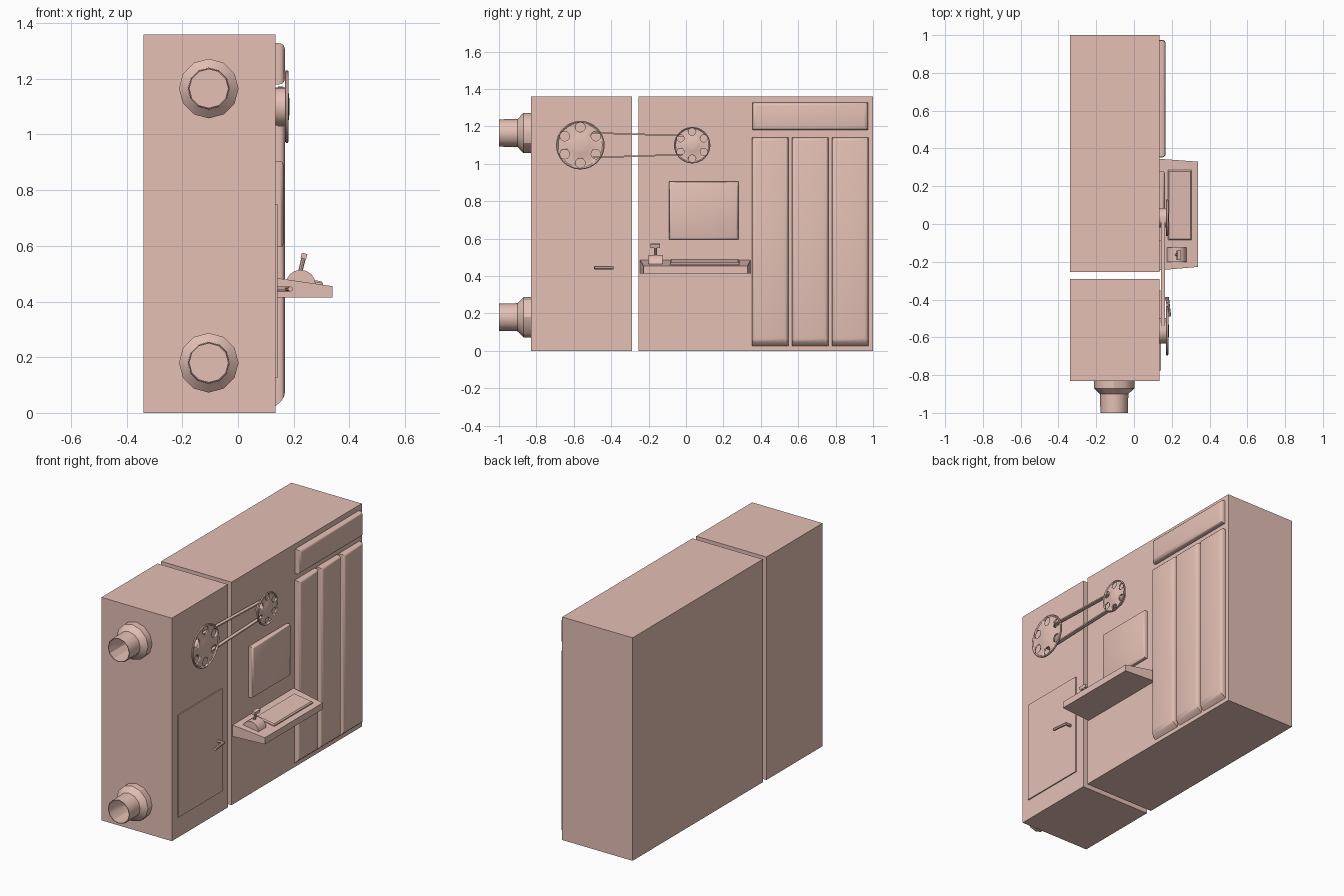
import bpy, bmesh, math
from mathutils import Vector, Matrix

if "Cube" in bpy.data.objects:
    bpy.data.objects.remove(bpy.data.objects["Cube"])

clay = bpy.data.materials.new("clay")
clay.diffuse_color = (0.78, 0.53, 0.46, 1)
clay.use_nodes = True
clay.node_tree.nodes["Principled BSDF"].inputs["Base Color"].default_value = clay.diffuse_color


def make(name, bm, smooth=None):
    bmesh.ops.recalc_face_normals(bm, faces=bm.faces[:])
    me = bpy.data.meshes.new(name)
    bm.to_mesh(me)
    bm.free()
    ob = bpy.data.objects.new(name, me)
    bpy.context.collection.objects.link(ob)
    me.materials.append(clay)
    if smooth:
        bpy.ops.object.select_all(action='DESELECT')
        ob.select_set(True)
        bpy.context.view_layer.objects.active = ob
        bpy.ops.object.shade_smooth_by_angle(angle=math.radians(smooth))
    return ob


def box_bm(x, y, z):
    bm = bmesh.new()
    bmesh.ops.create_cube(bm, size=1)
    for v in bm.verts:
        for i, (a, b) in enumerate((x, y, z)):
            v.co[i] = a if v.co[i] < 0 else b
    return bm


def box(name, x, y, z):
    return make(name, box_bm(x, y, z))


def pad(name, x, y, z, bevel, segments=2):
    """Box whose outer (+x) edges are rounded."""
    bm = box_bm(x, y, z)
    edges = [e for e in bm.edges if all(v.co.x > x[0] + 1e-4 for v in e.verts)]
    bmesh.ops.bevel(bm, geom=edges, offset=bevel, segments=segments, profile=0.5, affect='EDGES')
    return make(name, bm, 50)


def lathe(name, profile, centre, axis, sides, smooth=30):
    """Spin (distance along axis, radius) points; radius 0 closes the end."""
    bm = bmesh.new()
    rot = Vector((0, 0, 1)).rotation_difference(Vector(axis)).to_matrix().to_4x4()
    m = Matrix.Translation(centre) @ rot
    rings = []
    for d, r in profile:
        if r == 0:
            rings.append([bm.verts.new(m @ Vector((0, 0, d)))] * sides)
        else:
            rings.append([bm.verts.new(m @ Vector((r * math.cos(2 * math.pi * k / sides),
                                                   r * math.sin(2 * math.pi * k / sides), d)))
                          for k in range(sides)])
    for a, b in zip(rings, rings[1:]):
        for k in range(sides):
            n = (k + 1) % sides
            bm.faces.new(list(dict.fromkeys((a[k], a[n], b[n], b[k]))))
    return make(name, bm, smooth)


def rod(name, a, b, r, sides=8):
    a, b = Vector(a), Vector(b)
    n = (b - a).length
    return lathe(name, [(0, 0), (0, r), (n, r), (n, 0)], a, b - a, sides)


# Two cabinets
FACE = 0.135
box("small_cabinet", (-0.34, FACE), (-0.83, -0.29), (0, 1.36))
box("large_cabinet", (-0.34, FACE), (-0.255, 1.0), (0, 1.36))

# Open pipe stubs on the front
for label, z in (("lower", 0.18), ("upper", 1.165)):
    lathe(label + "_pipe", [(0, 0.107), (0.04, 0.107), (0.07, 0.075), (0.17, 0.073),
                            (0.17, 0.069), (0.07, 0.069), (0.005, 0.069), (0.005, 0)],
          (-0.105, -0.83, z), (0, -1, 0), 12)

# Door and bent lever handle
box("door", (FACE - 0.01, 0.142), (-0.775, -0.352), (0.125, 0.75))
rod("handle_post", (0.14, -0.395, 0.445), (0.182, -0.395, 0.445), 0.009)
rod("handle_lever", (0.176, -0.388, 0.445), (0.188, -0.49, 0.445), 0.009)


# Pulley wheels with six holes each
def pulley(name, y, z, s):
    prof = [(0, 0), (0, 0.068), (0.034, 0.068), (0.034, 0.126), (0.037, 0.13),
            (0.044, 0.13), (0.047, 0.125), (0.042, 0.118), (0.042, 0.066),
            (0.048, 0.045), (0.050, 0.02), (0.050, 0)]
    wheel = lathe(name, [(d, r * s) for d, r in prof], (FACE, y, z), (1, 0, 0), 32)
    for k in range(6):
        a = math.pi / 2 + k * math.pi / 3
        c = (FACE + 0.02, y + 0.096 * s * math.cos(a), z + 0.096 * s * math.sin(a))
        cut = rod("hole_cutter", c, (c[0] + 0.06, c[1], c[2]), 0.026 * s, 12)
        cut.hide_render = True
        mod = wheel.modifiers.new("hole", 'BOOLEAN')
        mod.operation, mod.solver, mod.object = 'DIFFERENCE', 'EXACT', cut
        bpy.ops.object.select_all(action='DESELECT')
        wheel.select_set(True)
        bpy.context.view_layer.objects.active = wheel
        bpy.ops.object.modifier_apply(modifier=mod.name)
        bpy.data.objects.remove(cut)


pulley("large_pulley", -0.565, 1.10, 1.0)
pulley("small_pulley", 0.033, 1.10, 0.75)

# Drive belt, upper and lower run
for label, s in (("upper", 1), ("lower", -1)):
    bm = box_bm((0.143, 0.164), (-0.565, 0.033), (-0.004, 0.004))
    for v in bm.verts:
        v.co.z += 1.10 + s * (0.068 if v.co.y < -0.2 else 0.049)
    make(label + "_belt", bm)

# Screen
pad("screen", (FACE, 0.163), (-0.09, 0.28), (0.595, 0.905), 0.012)

# Console shelf: slopes down and narrows outward
bm = box_bm((FACE, 0.34), (-0.245, 0.345), (0.415, 0.485))
for v in bm.verts:
    if v.co.x > 0.2:
        v.co.y += 0.018 if v.co.y < 0 else -0.015
        v.co.z = min(v.co.z, 0.455)
make("console_shelf", bm)

# Keyboard following the slope
bm = box_bm((0.18, 0.305), (-0.085, 0.285), (0.44, 0.491))
for v in bm.verts:
    if v.co.x > 0.2 and v.co.z > 0.47:
        v.co.z = 0.472
bmesh.ops.bevel(bm, geom=[e for e in bm.edges if all(v.co.z > 0.46 for v in e.verts)],
                offset=0.006, segments=1, affect='EDGES')
make("keyboard", bm)

# Joystick: half-round base, stick and cap
bm = bmesh.new()
arc = [bm.verts.new((0.225 + 0.054 * math.cos(k * math.pi / 8), -0.2,
                     0.46 + 0.054 * math.sin(k * math.pi / 8))) for k in range(9)]
face = bm.faces.new(arc)
ext = bmesh.ops.extrude_face_region(bm, geom=[face])["geom"]
bmesh.ops.translate(bm, vec=(0, 0.075, 0), verts=[g for g in ext if isinstance(g, bmesh.types.BMVert)])
make("joystick_base", bm, 35)
rod("joystick_stick", (0.223, -0.163, 0.505), (0.236, -0.163, 0.558), 0.008)
pivot = Matrix.Translation((0.237, -0.165, 0.563)) @ Matrix.Rotation(0.24, 4, 'Y')
bm = box_bm((-0.01, 0.01), (-0.026, 0.026), (-0.01, 0.01))
bm.transform(pivot)
make("joystick_cap", bm)

# Tall padded panels with a sloped foot, and the header panel above them
for k in range(3):
    y = 0.352 + k * 0.214
    ob = pad("tall_panel_%d" % (k + 1), (FACE, 0.168), (y, y + 0.195), (0.025, 1.14), 0.02, 3)
    for v in ob.data.vertices:
        if v.co.z < 0.1 and v.co.x > FACE + 0.001:
            v.co.z += (v.co.x - FACE) * 0.8
pad("header_panel", (FACE, 0.168), (0.355, 0.972), (1.18, 1.328), 0.02, 3)
